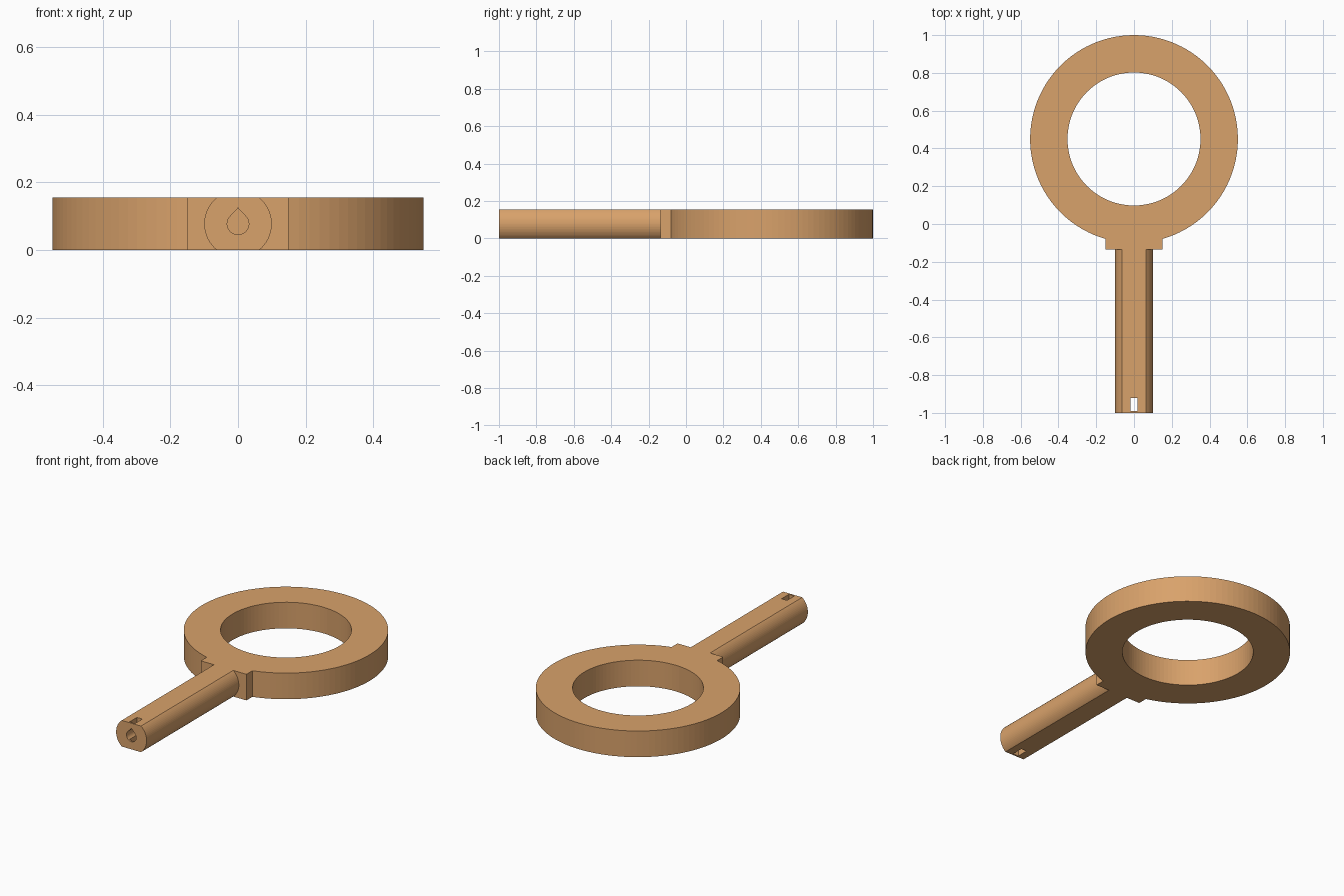
import bpy, bmesh, math
from mathutils import Vector

if "Cube" in bpy.data.objects:
    bpy.data.objects.remove(bpy.data.objects["Cube"])

H = 0.155          # overall thickness
MID = H / 2

wood = bpy.data.materials.new("warm tan")
wood.diffuse_color = (0.693, 0.361, 0.147, 1)
wood.use_nodes = True
wood.node_tree.nodes["Principled BSDF"].inputs["Base Color"].default_value = wood.diffuse_color


def prism(name, points, offset):
    """Extrude a closed planar outline by a vector."""
    bm = bmesh.new()
    face = bm.faces.new([bm.verts.new(p) for p in points])
    new = bmesh.ops.extrude_face_region(bm, geom=[face])["geom"]
    bmesh.ops.translate(bm, vec=Vector(offset),
                        verts=[v for v in new if isinstance(v, bmesh.types.BMVert)])
    bmesh.ops.recalc_face_normals(bm, faces=bm.faces)
    mesh = bpy.data.meshes.new(name)
    bm.to_mesh(mesh)
    bm.free()
    mesh.materials.append(wood)
    ob = bpy.data.objects.new(name, mesh)
    bpy.context.collection.objects.link(ob)
    return ob


def arc(r, a0, a1, n):
    """Points (u, v) on an arc, angles in radians, both ends included."""
    return [(r * math.cos(a0 + (a1 - a0) * i / n),
             r * math.sin(a0 + (a1 - a0) * i / n)) for i in range(n + 1)]


def combine(target, tool, operation):
    mod = target.modifiers.new(tool.name, 'BOOLEAN')
    mod.operation = operation
    mod.solver = 'EXACT'
    mod.object = tool
    tool.hide_render = True
    tool.hide_set(True)


# Ring outline with the square collar growing out of its front
CY, R = 0.45, 0.55
a = math.asin(0.15 / R)
outline = [(x, y + CY, 0) for x, y in arc(R, -math.pi / 2 + a, 1.5 * math.pi - a, 96)]
outline += [(-0.15, -0.135, 0), (0.15, -0.135, 0)]
ring = prism("ring_handle", outline, (0, 0, H))

# Round handle, flattened on top and underneath
f = math.asin(MID / 0.1)
side = arc(0.1, -f, f, 20)
section = side + [(-u, -v) for u, v in side]
handle = prism("shaft", [(u, -1, v + MID) for u, v in section], (0, 0.9, 0))
combine(ring, handle, 'UNION')

# Opening of the ring
opening = prism("ring_opening_cutter",
                [(x, y + CY, -0.1) for x, y in arc(0.352, 0, 2 * math.pi, 96)[:-1]],
                (0, 0, 0.4))
combine(ring, opening, 'DIFFERENCE')

# Teardrop bore in the shaft end
drop = arc(0.032, 0.75 * math.pi, 2.25 * math.pi, 32) + [(0, 0.047)]
bore = prism("bore_cutter", [(u, -1.1, v + MID) for u, v in drop], (0, 0.25, 0))
combine(ring, bore, 'DIFFERENCE')

# Narrow slot straight through the shaft near its end
slot = prism("slot_cutter", [(-0.018, -0.99, -0.1), (0.018, -0.99, -0.1),
                             (0.018, -0.922, -0.1), (-0.018, -0.922, -0.1)], (0, 0, 0.4))
combine(ring, slot, 'DIFFERENCE')

# Apply the cuts and remove the helpers
bpy.context.view_layer.objects.active = ring
ring.select_set(True)
for mod in list(ring.modifiers):
    bpy.ops.object.modifier_apply(modifier=mod.name)
for tool in (handle, opening, bore, slot):
    bpy.data.objects.remove(tool)
